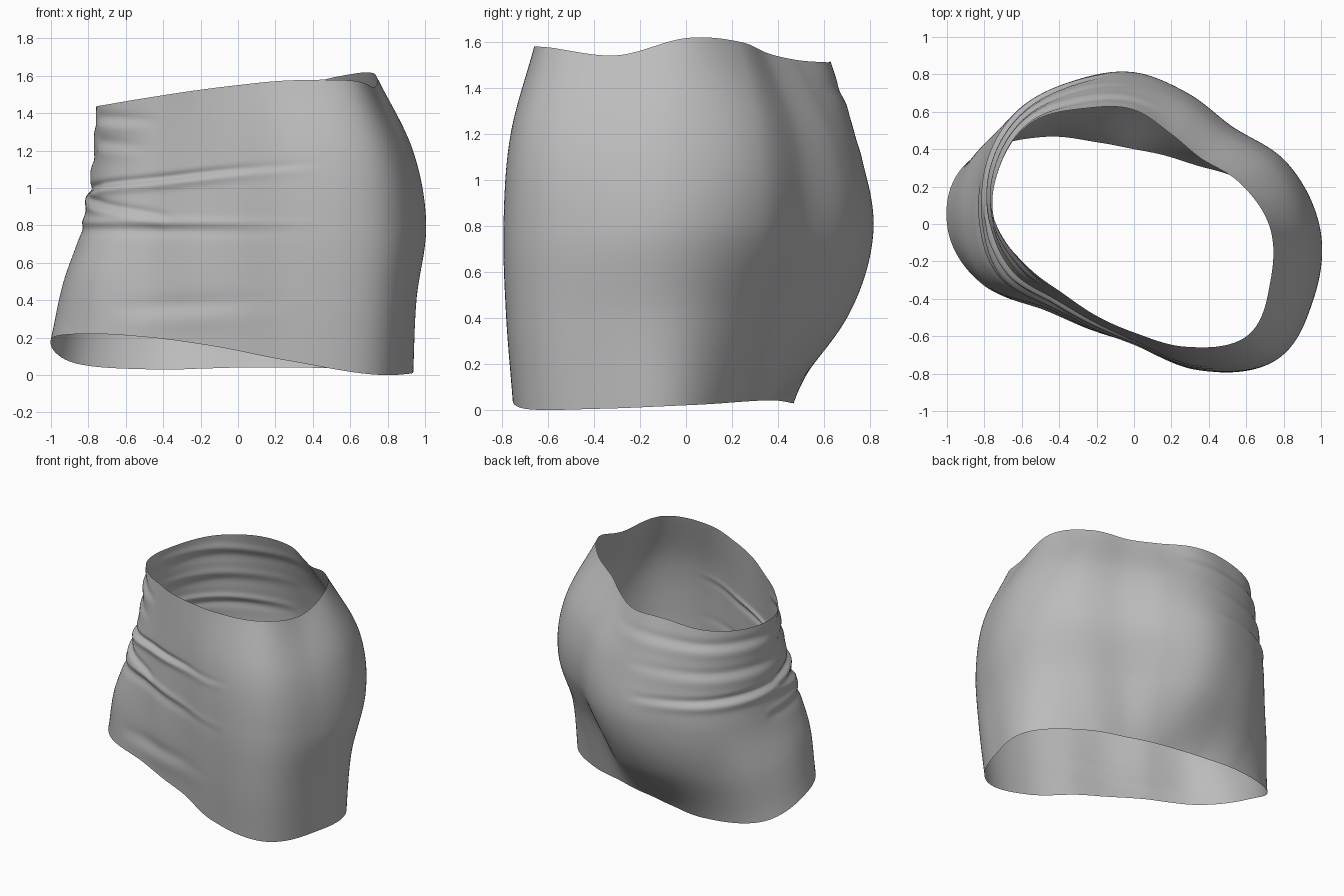
import bpy, bmesh, math

cube = bpy.data.objects.get("Cube")
if cube:
    bpy.data.objects.remove(cube, do_unlink=True)

# Radius of each cross-section, sixteen directions counter-clockwise from the left side (+x)
SECTIONS = [
    [.89, .62, .45, .40, .40, .47, .66, .93, 1.0, .865, .655, .60, .62, .80, .99, .97],
    [.92, .73, .58, .61, .69, .74, .82, .93, .93, .84, .64, .61, .64, .83, 1.03, 1.0],
    [.99, .87, .73, .75, .81, .83, .87, .87, .82, .75, .61, .59, .64, .84, 1.045, 1.04],
    [.92, .83, .70, .71, .745, .78, .83, .82, .76, .67, .57, .56, .62, .81, 1.0, .98],
    [.72, .60, .50, .52, .61, .67, .77, .78, .74, .61, .53, .53, .58, .71, .85, .79],
]
HEM = [.02, .035, .04, .04, .04, .035, .03, .06, .19, .22, .2, .17, .13, .07, .005, .005]
WAIST = [1.615, 1.6, 1.55, 1.52, 1.51, 1.51, 1.47, 1.44, 1.44, 1.47, 1.5, 1.525, 1.55, 1.575, 1.575, 1.54]

# Folds: start and end angle, start and end height, depth, half width
FOLDS = [
    (172, 300, 1.00, 1.13, .020, .020),
    (165, 300, .82, .81, -.013, .026),
    (172, 235, .96, .84, .018, .022),
    (210, 290, .36, .40, .009, .05),
    (178, 220, 1.38, 1.36, .012, .03),
    (180, 215, 1.25, 1.22, .009, .03),
    (190, 95, 1.00, .96, .018, .026),
    (180, 90, 1.15, 1.18, .010, .035),
    (175, 75, 1.34, 1.40, .011, .035),
]
AROUND, UP = 224, 130


def cubic(a, b, c, d, f):
    """Smooth curve from b to c."""
    return b + .5 * f * (c - a + f * (2 * a - 5 * b + 4 * c - d + f * (3 * (b - c) + d - a)))


def around(ring, u):
    """Value at fraction u of a closed ring."""
    n = len(ring)
    i = int(u * n)
    return cubic(*[ring[(i + k) % n] for k in (-1, 0, 1, 2)], u * n - i)


def radius(ring, u):
    """Radius at fraction u; blending reciprocals keeps straight sides straight."""
    return 1 / around([1 / r for r in ring], u)


def along(values, t):
    """Value at fraction t of an open row, extended in a straight line at both ends."""
    row = [2 * values[0] - values[1], *values, 2 * values[-1] - values[-2]]
    i = min(int(t * (len(values) - 1)), len(values) - 2)
    return cubic(*row[i:i + 4], t * (len(values) - 1) - i)


def fold_offset(degrees, z):
    """Sum of grooves, each with a raised roll beneath."""
    total = 0
    for a0, a1, z0, z1, depth, width in FOLDS:
        s = (degrees - a0) / (a1 - a0)
        if 0 < s < 1:
            d = (z - z0 - s * (z1 - z0)) / width
            fade = math.sin(math.pi * s ** .6) ** .8
            total += depth * fade * (.8 * math.exp(-(d + 1.6) ** 2 / 2) - math.exp(-d * d))
    return total


# Fabric tube lofted from hem to waist
bm = bmesh.new()
rows = []
for j in range(UP + 1):
    t = j / UP
    row = []
    for i in range(AROUND):
        u = i / AROUND
        angle = math.tau * u
        low, high = around(HEM, u), around(WAIST, u)
        z = low + t * (high - low)
        r = along([radius(s, u) for s in SECTIONS], t)
        r += fold_offset(360 * u, z)
        row.append(bm.verts.new((r * math.cos(angle), r * math.sin(angle), z)))
    rows.append(row)
for lower, upper in zip(rows, rows[1:]):
    for i in range(AROUND):
        k = (i + 1) % AROUND
        bm.faces.new((lower[i], lower[k], upper[k], upper[i]))
mesh = bpy.data.meshes.new("skirt")
bm.to_mesh(mesh)
bm.free()

skirt = bpy.data.objects.new("skirt", mesh)
bpy.context.collection.objects.link(skirt)
for polygon in mesh.polygons:
    polygon.use_smooth = True

# Plain grey cloth
cloth = bpy.data.materials.new("grey cloth")
cloth.use_nodes = True
grey = (.5, .5, .5, 1)
cloth.diffuse_color = grey
cloth.node_tree.nodes["Principled BSDF"].inputs["Base Color"].default_value = grey
mesh.materials.append(cloth)
